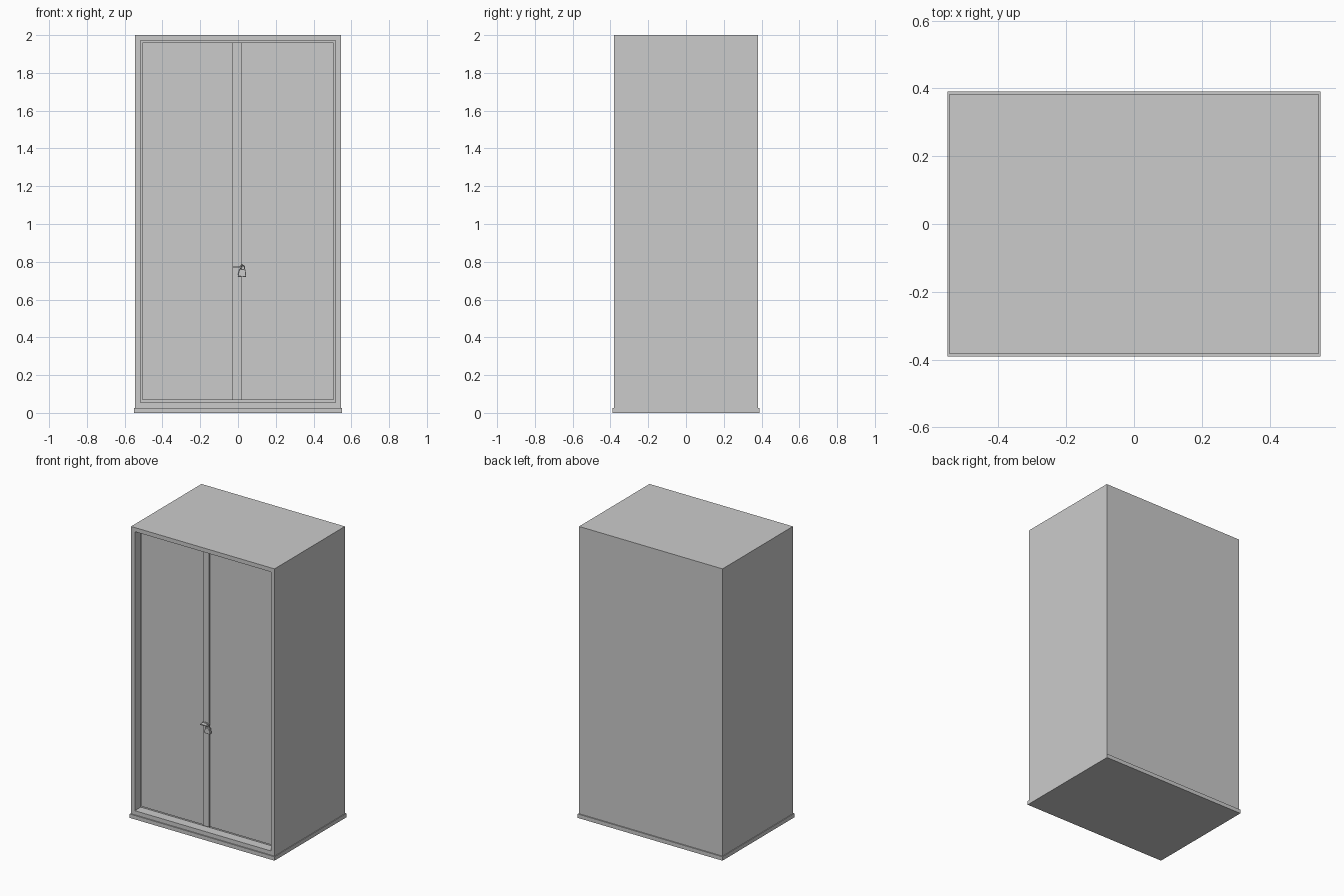
import bpy, bmesh, math
from mathutils import Vector

if "Cube" in bpy.data.objects:
    bpy.data.objects.remove(bpy.data.objects["Cube"])


def finish(name, bm):
    bmesh.ops.recalc_face_normals(bm, faces=bm.faces)
    me = bpy.data.meshes.new(name)
    bm.to_mesh(me)
    bm.free()
    ob = bpy.data.objects.new(name, me)
    bpy.context.scene.collection.objects.link(ob)
    return ob


def box_bm(lo, hi):
    bm = bmesh.new()
    bmesh.ops.create_cube(bm, size=1)
    lo, hi = Vector(lo), Vector(hi)
    for v in bm.verts:
        v.co = (lo + hi) / 2 + v.co * (hi - lo)
    return bm


def box(name, lo, hi):
    return finish(name, box_bm(lo, hi))


# Base plinth
box("base_plinth", (-0.55, -0.39, 0), (0.55, 0.39, 0.027))

# Cabinet body with a recessed front opening
bm = box_bm((-0.545, -0.382, 0.027), (0.545, 0.382, 2.0))
front = min(bm.faces, key=lambda f: f.calc_center_median().y)
bmesh.ops.inset_region(bm, faces=[front], thickness=0.04)
ext = bmesh.ops.extrude_face_region(bm, geom=[front])
bmesh.ops.translate(bm, vec=(0, 0.064, 0),
                    verts=[g for g in ext["geom"] if isinstance(g, bmesh.types.BMVert)])
if front.is_valid:
    bm.faces.remove(front)
finish("cabinet_body", bm)

# Two doors and the strip that covers their joint
box("left_door", (-0.505, -0.327, 0.067), (-0.001, -0.317, 1.96))
box("right_door", (0.001, -0.327, 0.067), (0.505, -0.327 + 0.01, 1.96))
box("door_strip", (-0.028, -0.338, 0.067), (0.018, -0.326, 1.96))

# Hasp: wall plate and flat tongue
box("hasp_plate", (-0.03, -0.341, 0.762), (0.022, -0.337, 0.782))
box("hasp_tongue", (-0.03, -0.368, 0.770), (0.025, -0.338, 0.776))

# Padlock body: tapered profile, extruded and bevelled
outline = [(-0.022, -0.048), (0.022, -0.048), (0.022, -0.040),
           (0.016, -0.008), (-0.016, -0.008), (-0.022, -0.040)]
bm = bmesh.new()
face = bm.faces.new([bm.verts.new((x, -0.010, z)) for x, z in outline])
ext = bmesh.ops.extrude_face_region(bm, geom=[face])
bmesh.ops.translate(bm, vec=(0, 0.020, 0),
                    verts=[g for g in ext["geom"] if isinstance(g, bmesh.types.BMVert)])
bmesh.ops.bevel(bm, geom=bm.edges[:], offset=0.002, segments=1, affect='EDGES')
lock = finish("padlock_body", bm)

# Padlock shackle: round bar along an arch
path = [(-0.011, -0.010), (-0.011, 0.002)]
path += [(0.011 * math.cos(a), 0.002 + 0.011 * math.sin(a))
         for a in (math.pi * (1 - i / 8) for i in range(1, 8))]
path += [(0.011, 0.002), (0.011, -0.010)]
cu = bpy.data.curves.new("padlock_shackle", 'CURVE')
cu.dimensions = '3D'
cu.bevel_depth = 0.003
cu.bevel_resolution = 1
sp = cu.splines.new('POLY')
sp.points.add(len(path) - 1)
for p, (x, z) in zip(sp.points, path):
    p.co = (x, 0, z, 1)
shackle = bpy.data.objects.new("padlock_shackle", cu)
bpy.context.scene.collection.objects.link(shackle)

for ob in (lock, shackle):
    ob.location = (0.024, -0.358, 0.769)
    ob.rotation_euler = (0, math.radians(4), 0)
